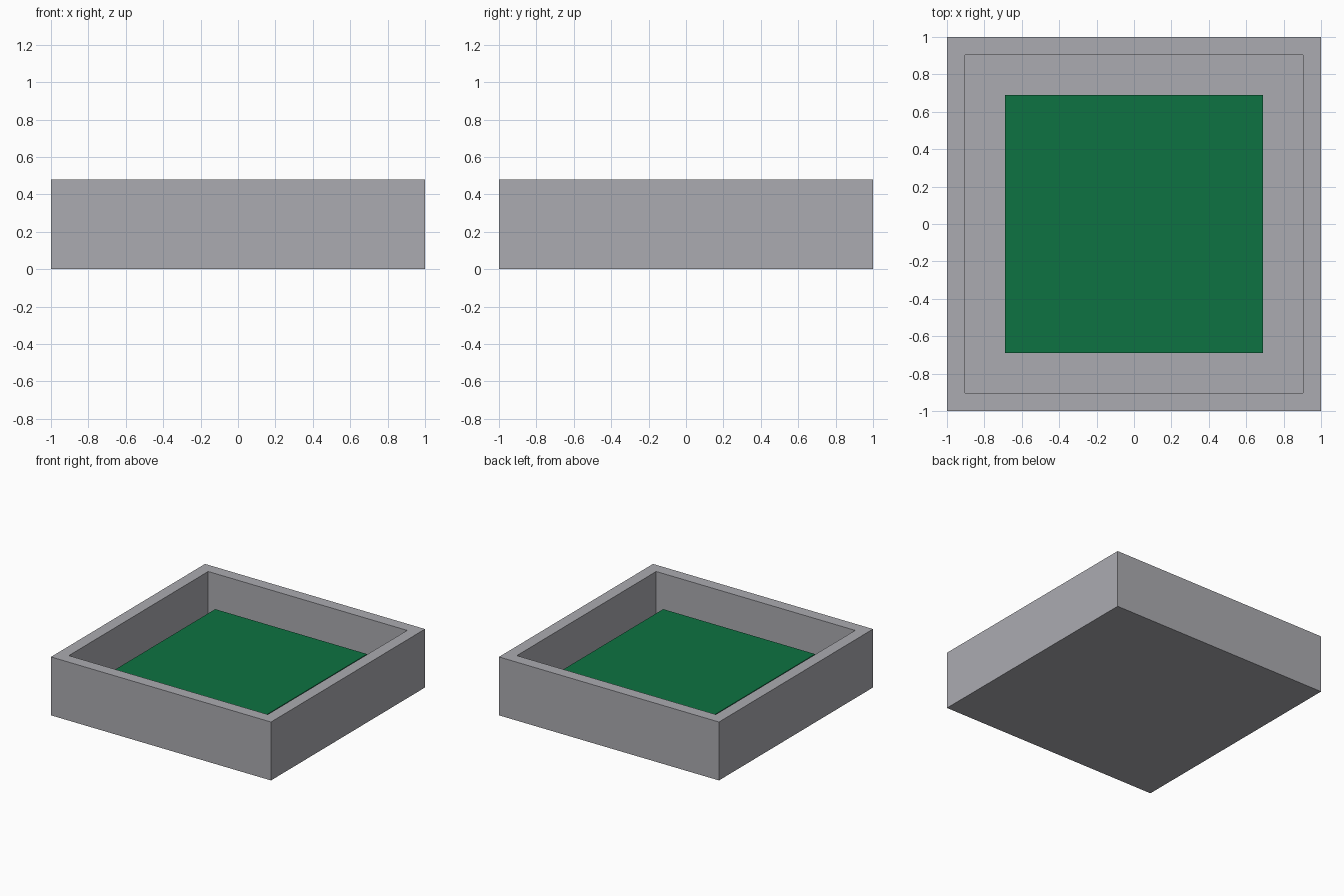
import bpy
import bmesh

cube = bpy.data.objects.get("Cube")
if cube:
    bpy.data.objects.remove(cube, do_unlink=True)

HEIGHT = 0.48
OPENING = 0.865
FLOOR_Z = 0.13
GREEN_HALF = 0.69
GREEN_TOP = 0.31


def make_material(name, color):
    mat = bpy.data.materials.new(name)
    mat.use_nodes = True
    mat.diffuse_color = (*color, 1)
    mat.node_tree.nodes["Principled BSDF"].inputs["Base Color"].default_value = (*color, 1)
    return mat


def make_block(name, half, bottom, top, mat, opening=None, floor=None):
    """Square block, optionally hollowed from the top."""
    bm = bmesh.new()
    bmesh.ops.create_cube(bm, size=2)
    for v in bm.verts:
        v.co.x *= half
        v.co.y *= half
        v.co.z = top if v.co.z > 0 else bottom
    if opening:
        bm.normal_update()
        lid = max(bm.faces, key=lambda f: f.normal.z)
        # Inset the rim, then push a vertical-walled recess down to the floor
        bmesh.ops.inset_region(bm, faces=[lid], thickness=half - opening)
        pit = bmesh.ops.extrude_discrete_faces(bm, faces=[lid])["faces"][0]
        for v in pit.verts:
            v.co.z = floor
    bmesh.ops.recalc_face_normals(bm, faces=bm.faces)
    mesh = bpy.data.meshes.new(name)
    bm.to_mesh(mesh)
    bm.free()
    mesh.materials.append(mat)
    obj = bpy.data.objects.new(name, mesh)
    bpy.context.collection.objects.link(obj)
    return obj


grey = make_material("stone grey", (0.41, 0.41, 0.44))
green = make_material("deep green", (0.004, 0.17, 0.054))

# Square tray with a raised rim
make_block("tray", 1.0, 0, HEIGHT, grey, OPENING, FLOOR_Z)
# Green bed standing inside, with a gap around it
make_block("green_bed", GREEN_HALF, FLOOR_Z, GREEN_TOP, green)
